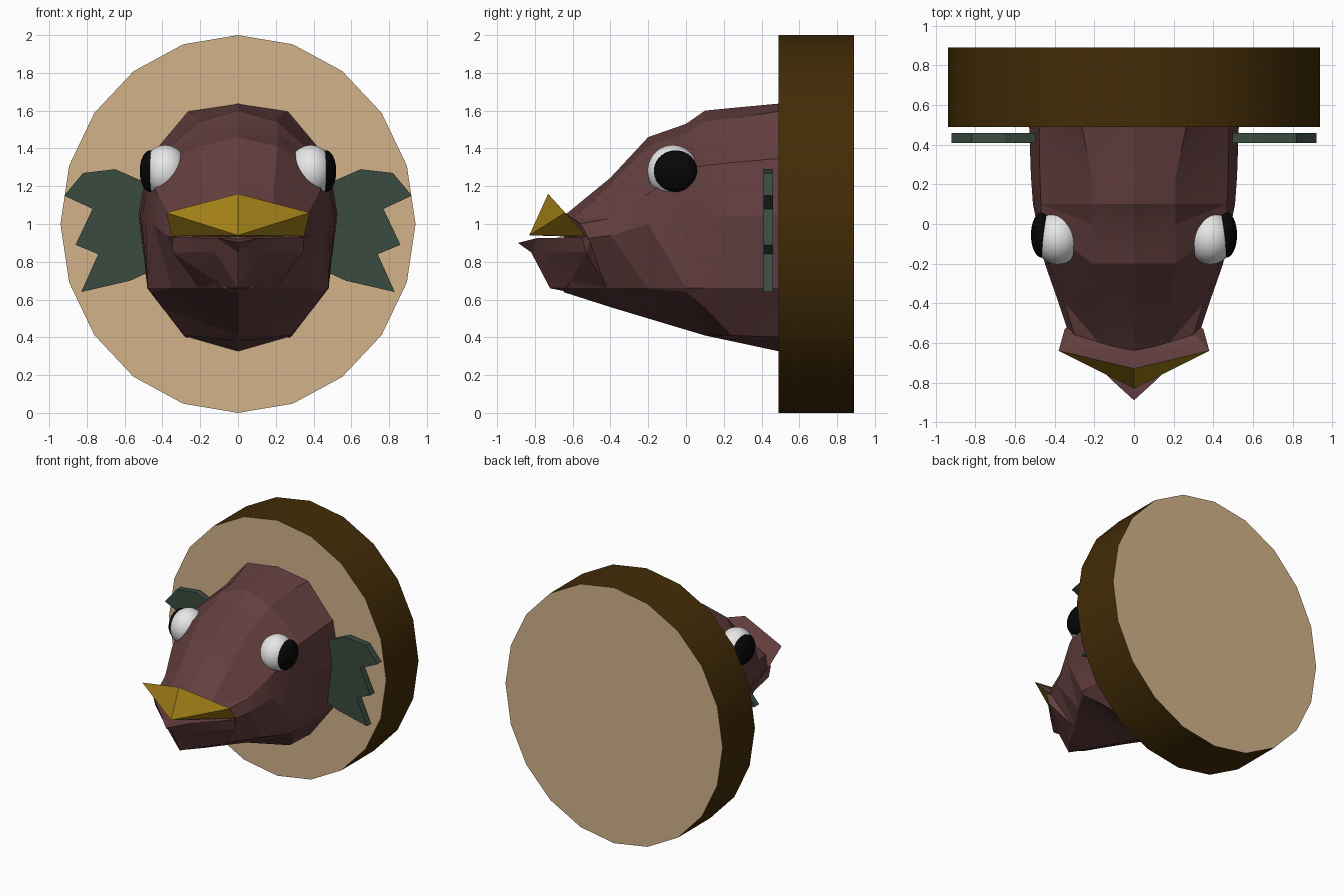
import bpy, bmesh, math

if "Cube" in bpy.data.objects:
    bpy.data.objects.remove(bpy.data.objects["Cube"])

def material(name, rgb):
    m = bpy.data.materials.new(name)
    m.diffuse_color = (*rgb, 1)
    m.use_nodes = True
    m.node_tree.nodes["Principled BSDF"].inputs["Base Color"].default_value = m.diffuse_color
    return m

MAROON = material("maroon skin", (0.125, 0.048, 0.048))
TAN = material("pale wood", (0.65, 0.45, 0.255))
BARK = material("dark bark", (0.056, 0.025, 0.002))
GOLD = material("gold lip", (0.36, 0.215, 0.008))
GREEN = material("green fin", (0.042, 0.070, 0.051))
WHITE = material("eye white", (0.8, 0.8, 0.8))
BLACK = material("pupil black", (0.002, 0.002, 0.002))

def make(name, verts, faces, mats, rule=None, smooth=None, tris=False):
    me = bpy.data.meshes.new(name)
    me.from_pydata(verts, [], faces)
    bm = bmesh.new()
    bm.from_mesh(me)
    if tris:
        bmesh.ops.triangulate(bm, faces=bm.faces, quad_method='SHORT_EDGE')
    bmesh.ops.recalc_face_normals(bm, faces=bm.faces)
    bm.normal_update()
    if rule:
        for f in bm.faces:
            f.material_index = rule(f)
    bm.to_mesh(me)
    bm.free()
    for m in mats:
        me.materials.append(m)
    ob = bpy.data.objects.new(name, me)
    bpy.context.collection.objects.link(ob)
    if smooth:
        bpy.ops.object.select_all(action='DESELECT')
        bpy.context.view_layer.objects.active = ob
        ob.select_set(True)
        bpy.ops.object.shade_smooth_by_angle(angle=math.radians(smooth))
    return ob

def skin(rows, closed):
    """Quads joining equal-length rows of points."""
    n = len(rows[0])
    verts = [p for r in rows for p in r]
    faces = [(i*n + j, i*n + (j+1) % n, (i+1)*n + (j+1) % n, (i+1)*n + j)
             for i in range(len(rows) - 1) for j in range(n if closed else n - 1)]
    return verts, faces

def loft(rows):
    """Closed skin with both ends capped."""
    n = len(rows[0])
    v, f = skin(rows, True)
    return v, f + [tuple(range(n)), tuple(range(len(v) - n, len(v)))]

def half_shell(rows):
    """Mirrored rows (given from centre outwards), closed at sides and back."""
    full = [[(-x, y, z) for x, y, z in r[:0:-1]] + list(r) for r in rows]
    n, m = len(full[0]), len(full)
    v, f = skin(full, False)
    f += [(j, j+1, (m-1)*n + j+1, (m-1)*n + j) for j in range(n - 1)]
    return v, f + [tuple(i*n for i in range(m)), tuple(i*n + n - 1 for i in range(m))]

# Wall plaque: 20-sided slice of wood
ring = [(0.94*math.sin(i*math.tau/20), 1 + math.cos(i*math.tau/20)) for i in range(20)]
v, f = loft([[(x, y, z) for x, z in ring] for y in (0.49, 0.89)])
make("plaque", v, f, [TAN, BARK], lambda f: 0 if abs(f.normal.y) > 0.5 else 1, smooth=30)

# Head: cross-sections from neck to snout (y, nose bulge, top z, side points, bottom z);
# the underside narrows to a V at the chin
sections = [
    (0.52, 0, 1.64, [(.27, 1.60), (.48, 1.35), (.53, 1.05), (.48, .66), (.28, .40)], .32),
    (0.24, 0, 1.614, [(.21, 1.56), (.475, 1.325), (.52, 1.04), (.48, .66), (.28, .41)], .38),
    (0.10, 0, 1.60, [(.21, 1.54), (.47, 1.31), (.51, 1.03), (.48, .66), (.40, .555)], .41),
    (0.00, 0, 1.53, [(.21, 1.48), (.47, 1.29), (.49, 1.02), (.48, .66), (.46, .64)], .44),
    (-.20, 0, 1.46, [(.21, 1.41), (.43, 1.16), (.45, 1.00), (.347, .66), (.17, .58)], .50),
    (-.40, 0, 1.245, [(.19, 1.21), (.35, 1.03), (.38, .94), (.213, .66), (.11, .61)], .56),
    (-.55, .1, 1.04, [(.18, 1.03), (.30, 1.00), (.33, .92), (.075, .66), (.04, .65)], .64),
]
rows = []
for y, bulge, top, side, low in sections:
    half = [(x, y - bulge*(1 - x/.33), z) for x, z in [(0, top)] + side + [(0, low)]]
    rows.append(half + [(-x, b, z) for x, b, z in half[-2:0:-1]])
v, f = loft(rows)
make("head", v, f, [MAROON], smooth=14, tris=True)

# Lower jaw: top, lip edge, lip underside and V-shaped chin
v, f = half_shell([
    [(0, -.50, .93), (.12, -.50, .93), (.33, -.50, .93)],
    [(0, -.89, .90), (.11, -.79, .925), (.35, -.55, .93)],
    [(0, -.82, .85), (.12, -.74, .85), (.345, -.53, .85)],
    [(0, -.72, .66), (.06, -.63, .66), (.20, -.42, .66)],
    [(0, -.42, .60), (.08, -.42, .61), (.18, -.42, .66)],
])
make("lower_jaw", v, f, [MAROON], smooth=14, tris=True)

# Upper lip: flared maroon top with gold front and underside
v, f = half_shell([
    [(0, -.63, 1.04), (.31, -.56, 1.00)],
    [(0, -.73, 1.16), (.38, -.64, 1.06)],
    [(0, -.83, .94), (.35, -.53, .935)],
    [(0, -.50, .93), (.30, -.50, .93)],
])
make("upper_lip", v, f, [GOLD, MAROON],
     lambda f: 1 if f.normal.y > 0.1 and f.normal.z > 0.2 else 0, tris=True)

# Jagged side fins
fin = [(.44, 1.18), (.49, 1.22), (.65, 1.29), (.82, 1.27), (.92, 1.15), (.77, 1.08),
       (.86, .89), (.74, .84), (.83, .64), (.57, .70), (.44, .76)]

def ball(name, centre, size, mat):
    bpy.ops.mesh.primitive_uv_sphere_add(segments=32, ring_count=20, radius=1, location=centre)
    ob = bpy.context.object
    ob.name = name
    ob.scale = size
    ob.data.materials.append(mat)
    bpy.ops.object.shade_smooth()

for s, tag in ((-1, "left"), (1, "right")):
    v, f = loft([[(s*x, y, z) for x, z in fin] for y in (0.41, 0.46)])
    make("fin_" + tag, v, f, [GREEN])
    # Eyes: white ball with a bulging pupil
    ball("eye_" + tag, (s*.385, -.07, 1.28), (.12, .135, .138), WHITE)
    ball("pupil_" + tag, (s*.465, -.055, 1.28), (.055, .115, .110), BLACK)
